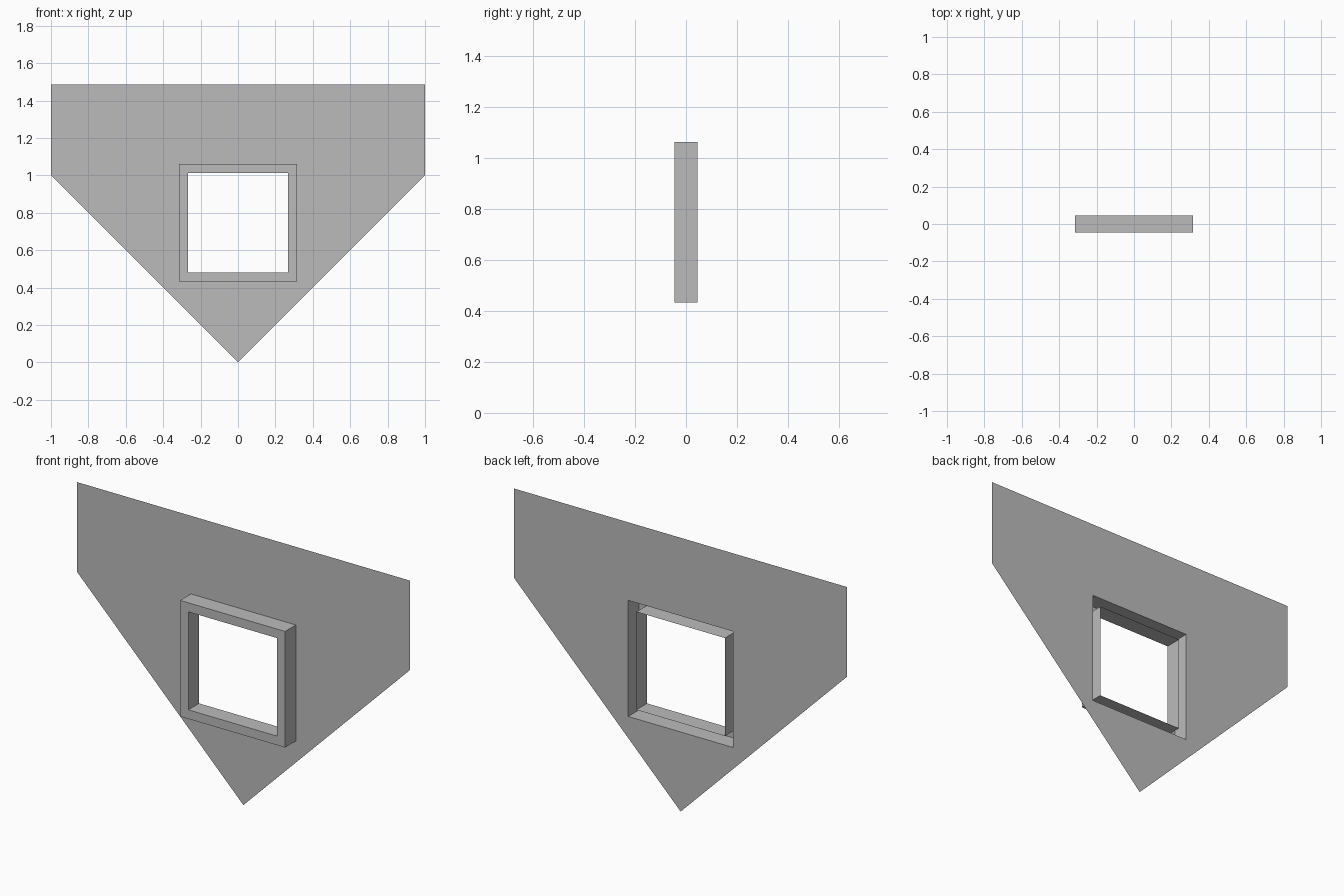
import bpy, bmesh

if "Cube" in bpy.data.objects:
    bpy.data.objects.remove(bpy.data.objects["Cube"])

# one plain grey for the whole model
grey = bpy.data.materials.new("wall grey")
grey.diffuse_color = (0.5, 0.5, 0.5, 1)
grey.use_nodes = True
grey.node_tree.nodes["Principled BSDF"].inputs["Base Color"].default_value = grey.diffuse_color

FRONT, BACK = -0.046, 0.046
HALF_OUT, HALF_IN, MID_Z = 0.315, 0.266, 0.747


def square(half):
    """Corners of a window square in (x, z), centred on the opening."""
    return [(sx * half, MID_Z + sz * half)
            for sx, sz in ((-1, -1), (1, -1), (1, 1), (-1, 1))]


def ring(bm, points, y):
    """Closed loop of vertices and edges at depth y."""
    verts = [bm.verts.new((x, y, z)) for x, z in points]
    edges = [bm.edges.new((v, verts[(i + 1) % len(verts)]))
             for i, v in enumerate(verts)]
    return verts, edges


def strip(bm, a, b):
    """Quads joining two loops of equal length."""
    for i in range(len(a)):
        j = (i + 1) % len(a)
        bm.faces.new((a[i], a[j], b[j], b[i]))


def finish(name, bm):
    mesh = bpy.data.meshes.new(name)
    bm.to_mesh(mesh)
    bm.free()
    mesh.materials.append(grey)
    obj = bpy.data.objects.new(name, mesh)
    bpy.context.collection.objects.link(obj)


# gable wall: thin five-sided sheet with a window hole, at the back plane
bm = bmesh.new()
outline = [(0, 0), (1, 1), (1, 1.486), (-1, 1.486), (-1, 1)]
edges = ring(bm, outline, BACK)[1] + ring(bm, square(HALF_OUT), BACK)[1]
bmesh.ops.triangle_fill(bm, edges=edges, use_beauty=True, normal=(0, -1, 0))
finish("gable_wall", bm)

# window frame: outer walls, front rim and inner walls, open at the back
bm = bmesh.new()
loops = [ring(bm, square(h), y)[0] for h, y in
         ((HALF_OUT, BACK), (HALF_OUT, FRONT), (HALF_IN, FRONT), (HALF_IN, BACK))]
for a, b in zip(loops, loops[1:]):
    strip(bm, a, b)
finish("window_frame", bm)
